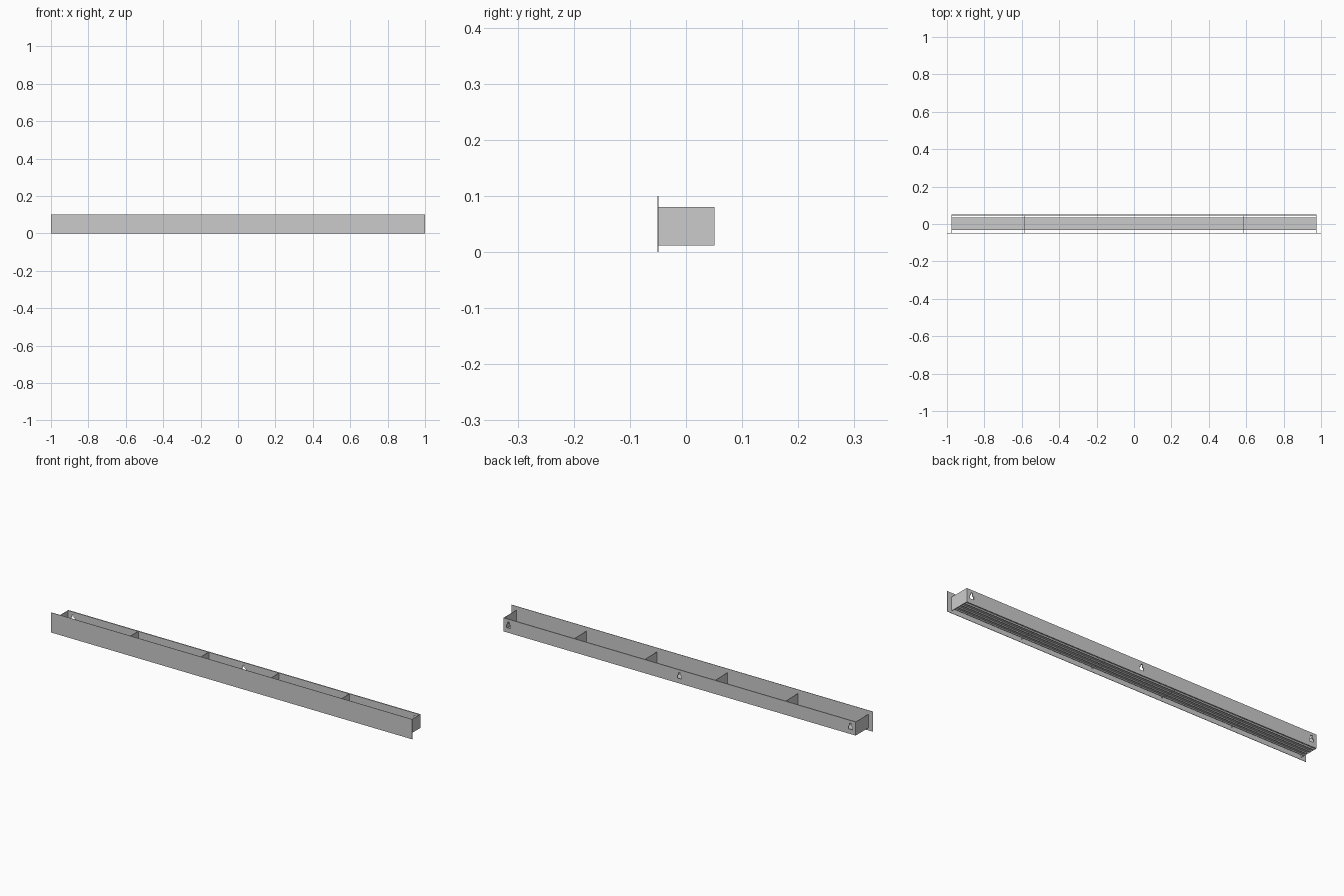
import bpy, bmesh

if "Cube" in bpy.data.objects:
    bpy.data.objects.remove(bpy.data.objects["Cube"])


def box(name, x0, x1, y0, y1, z0, z1):
    bm = bmesh.new()
    bmesh.ops.create_cube(bm, size=1)
    for v in bm.verts:
        v.co = ((x0 + x1) / 2 + v.co.x * (x1 - x0),
                (y0 + y1) / 2 + v.co.y * (y1 - y0),
                (z0 + z1) / 2 + v.co.z * (z1 - z0))
    mesh = bpy.data.meshes.new(name)
    bm.to_mesh(mesh)
    bm.free()
    ob = bpy.data.objects.new(name, mesh)
    bpy.context.collection.objects.link(ob)
    return ob


def prism(name, outline, y0, y1):
    """Extrude an x-z outline along y."""
    bm = bmesh.new()
    face = bm.faces.new([bm.verts.new((x, y0, z)) for x, z in outline])
    ext = bmesh.ops.extrude_face_region(bm, geom=[face])
    for v in ext["geom"]:
        if isinstance(v, bmesh.types.BMVert):
            v.co.y = y1
    bmesh.ops.recalc_face_normals(bm, faces=bm.faces)
    mesh = bpy.data.meshes.new(name)
    bm.to_mesh(mesh)
    bm.free()
    ob = bpy.data.objects.new(name, mesh)
    bpy.context.collection.objects.link(ob)
    return ob


L, BOT, TOP = 0.975, 0.012, 0.08

# Tall thin front plate
box("front_plate", -1, 1, -0.051, -0.049, 0, 0.1)

# Back wall with three hanging keyholes
wall = box("back_wall", -L, L, 0.046, 0.051, BOT, TOP)
for i, x in enumerate((-0.947, 0, 0.947)):
    outline = [(x - 0.011, 0.036), (x + 0.011, 0.036), (x + 0.011, 0.050),
               (x + 0.005, 0.054), (x + 0.005, 0.066), (x - 0.005, 0.066),
               (x - 0.005, 0.054), (x - 0.011, 0.050)]
    cutter = prism(f"keyhole_cutter_{i}", outline, 0.03, 0.07)
    cutter.hide_render = True
    cutter.hide_viewport = True
    mod = wall.modifiers.new(f"keyhole_{i}", 'BOOLEAN')
    mod.operation = 'DIFFERENCE'
    mod.solver = 'EXACT'
    mod.object = cutter

# End plates
for side, x in (("left", -L), ("right", L - 0.002)):
    box(f"{side}_end_plate", x, x + 0.002, -0.049, 0.046, BOT, TOP)

# Four evenly spaced dividers
for i in range(1, 5):
    x = -L + 2 * L * i / 5
    box(f"divider_{i}", x - 0.001, x + 0.001, -0.049, 0.046, BOT + 0.004, TOP)

# Bottom tray with lengthwise ribs, open slots along both sides
box("bottom_tray", -L, L, -0.033, 0.034, 0.018, 0.020)
for i, y in enumerate((-0.032, -0.011, 0.011, 0.033)):
    box(f"tray_rib_{i}", -L, L, y - 0.001, y + 0.001, BOT, 0.020)
